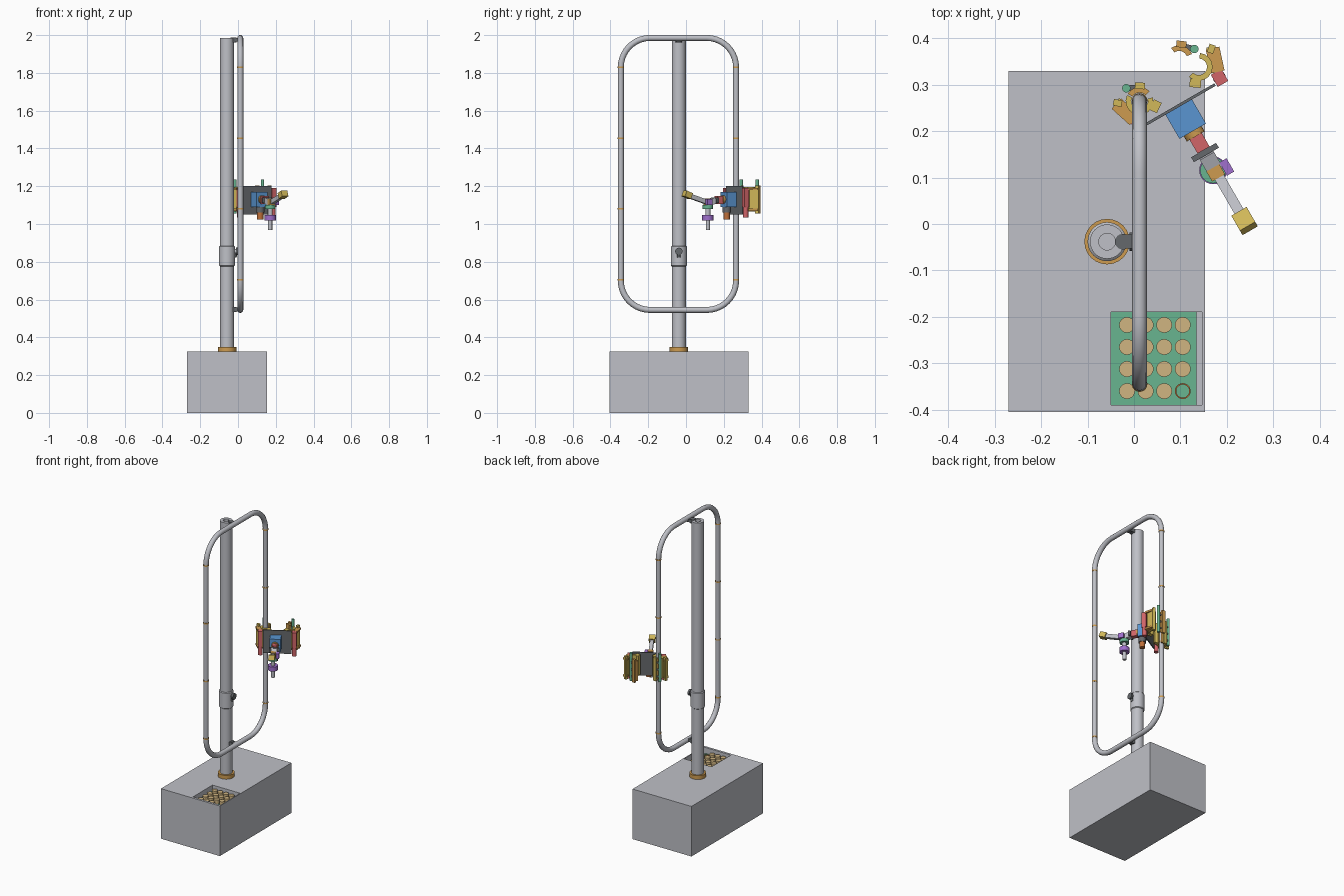
import bpy, bmesh
from math import sin, cos, pi, radians
from mathutils import Matrix, Vector

cube = bpy.data.objects.get("Cube")
if cube:
    bpy.data.objects.remove(cube, do_unlink=True)


def material(name, r, g, b):
    m = bpy.data.materials.new(name)
    m.use_nodes = True
    m.diffuse_color = (r, g, b, 1)
    m.node_tree.nodes["Principled BSDF"].inputs["Base Color"].default_value = (r, g, b, 1)
    return m


GREY = material("light grey", .52, .53, .57)
DARK = material("dark grey", .13, .14, .15)
ORANGE = material("orange", .61, .33, .08)
TAN = material("tan", .63, .46, .22)
GREEN = material("green", .14, .46, .28)
BLUE = material("blue", .10, .30, .64)
RED = material("red", .64, .13, .14)
YELLOW = material("yellow", .64, .48, .10)
PURPLE = material("purple", .35, .16, .61)
RUST = material("rust", .52, .16, .04)

WORLD = Matrix()
# Frame of the climbing robot: local x along its plate, local -y along its arm
ROBOT = Matrix.Translation((.101, .258, 0)) @ Matrix.Rotation(radians(30), 4, 'Z')


def finish(name, bm, mat, frame=WORLD, smooth=False):
    bmesh.ops.recalc_face_normals(bm, faces=bm.faces[:])
    me = bpy.data.meshes.new(name)
    bm.to_mesh(me)
    bm.free()
    me.materials.append(mat)
    ob = bpy.data.objects.new(name, me)
    ob.matrix_world = frame
    bpy.context.collection.objects.link(ob)
    if smooth:
        bpy.ops.object.select_all(action='DESELECT')
        ob.select_set(True)
        bpy.context.view_layer.objects.active = ob
        bpy.ops.object.shade_smooth_by_angle(angle=radians(35))
    return ob


def box(name, lo, hi, mat, frame=WORLD):
    lo, hi = Vector(lo), Vector(hi)
    bm = bmesh.new()
    bmesh.ops.create_cube(bm, size=1, matrix=Matrix.Translation((lo + hi) / 2)
                          @ Matrix.Diagonal((*(hi - lo), 1)))
    return finish(name, bm, mat, frame)


def beam(name, p, q, width, height, mat, frame=WORLD):
    p, q = Vector(p), Vector(q)
    turn = (q - p).to_track_quat('Y', 'Z').to_matrix().to_4x4()
    bm = bmesh.new()
    bmesh.ops.create_cube(bm, size=1, matrix=Matrix.Translation((p + q) / 2) @ turn
                          @ Matrix.Diagonal((width, (q - p).length, height, 1)))
    return finish(name, bm, mat, frame)


def rod(name, p, q, r, mat, frame=WORLD, r2=None, sides=24):
    p, q = Vector(p), Vector(q)
    turn = (q - p).to_track_quat('Z', 'Y').to_matrix().to_4x4()
    bm = bmesh.new()
    bmesh.ops.create_cone(bm, cap_ends=True, segments=sides, radius1=r,
                          radius2=r if r2 is None else r2, depth=(q - p).length,
                          matrix=Matrix.Translation((p + q) / 2) @ turn)
    return finish(name, bm, mat, frame, True)


def lathe(name, profile, mat, frame=WORLD, sides=32):
    bm = bmesh.new()
    vs = [bm.verts.new((r, 0, z)) for r, z in profile]
    es = [bm.edges.new(pair) for pair in zip(vs, vs[1:])]
    bmesh.ops.spin(bm, geom=vs + es, axis=(0, 0, 1), angle=2 * pi, steps=sides)
    bmesh.ops.remove_doubles(bm, verts=bm.verts[:], dist=1e-5)
    return finish(name, bm, mat, frame, True)


def arc_jaw(name, r0, r1, start, end, z0, z1, mat, frame, steps=6):
    ang = [radians(start + (end - start) * i / steps) for i in range(steps + 1)]
    ring = [(r1 * cos(t), r1 * sin(t)) for t in ang] + [(r0 * cos(t), r0 * sin(t)) for t in ang[::-1]]
    bm = bmesh.new()
    face = bm.faces.new([bm.verts.new((x, y, z0)) for x, y in ring])
    top = bmesh.ops.extrude_face_region(bm, geom=[face])["geom"]
    bmesh.ops.translate(bm, vec=(0, 0, z1 - z0),
                        verts=[v for v in top if isinstance(v, bmesh.types.BMVert)])
    return finish(name, bm, mat, frame)


# Base cabinet with a recessed tray
cabinet = box("base_cabinet", (-.27, -.405, 0), (.153, .33, .325), GREY)
cutter = box("tray_cutter", (-.05, -.39, .28), (.147, -.19, .4), GREY)
cutter.hide_render = True
cut = cabinet.modifiers.new("tray_recess", 'BOOLEAN')
cut.object = cutter
cut.solver = 'EXACT'
bpy.context.view_layer.objects.active = cabinet
bpy.ops.object.modifier_apply(modifier=cut.name)
bpy.data.objects.remove(cutter, do_unlink=True)
box("tray_floor", (-.05, -.39, .28), (.135, -.19, .287), GREEN)
for i in range(4):
    for j in range(4):
        spot = Matrix.Translation((-.015 + .04 * i, -.36 + .0475 * j, 0))
        if i == 3 and j == 0:
            lathe("empty_slot_ring", [(.014, .287), (.014, .292), (.017, .292), (.017, .287)], RUST, spot)
        else:
            rod("tray_sample", (0, 0, .287), (0, 0, .312), .017, TAN, spot)

# Mast: hollow pole, foot collar, sliding sleeve and clamp knob
POLE = Matrix.Translation((-.058, -.038, 0))
lathe("mast_pole", [(.037, .325), (.037, 1.985), (.018, 1.985), (.018, 1.95), (0, 1.95)], GREY, POLE)
rod("mast_collar", (0, 0, .325), (0, 0, .35), .049, ORANGE, POLE)
lathe("mast_sleeve", [(.036, .775), (.042, .78), (.042, .88), (.036, .885)], GREY, POLE)
rod("sleeve_knob_stem", (.035, 0, .855), (.05, 0, .855), .012, GREY, POLE)
rod("sleeve_knob", (.048, 0, .855), (.06, 0, .855), .02, DARK, POLE, sides=12)
rod("sleeve_screw", (.04, 0, .825), (.052, 0, .855), .009, DARK, POLE)
for z in (1.975, .548):
    beam("loop_bracket", (.025, 0, z), (.066, 0, z), .03, .02, DARK, POLE)
    rod("loop_bracket_pin", (.034, 0, z - .013), (.034, 0, z + .013), .017, DARK, POLE)

# Rail loop: rounded rectangle swept with a round section
R = .155
path = []
for k, (y, z) in enumerate([(.11, 1.83), (-.19, 1.83), (-.19, .70), (.11, .70)]):
    for n in range(11):
        t = pi / 2 * (k + n / 10)
        path.append((.012, y + R * cos(t), z + R * sin(t)))
curve = bpy.data.curves.new("rail_loop", 'CURVE')
curve.dimensions = '3D'
curve.bevel_depth = .0158
curve.bevel_resolution = 4
spline = curve.splines.new('POLY')
spline.points.add(len(path) - 1)
for point, co in zip(spline.points, path):
    point.co = (*co, 1)
spline.use_cyclic_u = True
curve.materials.append(GREY)
rail = bpy.data.objects.new("rail_loop", curve)
bpy.context.collection.objects.link(rail)
bpy.ops.object.select_all(action='DESELECT')
rail.select_set(True)
bpy.context.view_layer.objects.active = rail
bpy.ops.object.convert(target='MESH')
bpy.ops.object.shade_smooth_by_angle(angle=radians(35))
for y in (-.345, .265):
    for z in (.705, 1.08, 1.455, 1.83):
        rod("rail_joint", (.012, y, z - .004), (.012, y, z + .004), .0168, ORANGE)

# Robot back plate
box("robot_plate", (-.085, -.003, 1.05), (.085, .003, 1.2), DARK, ROBOT)

# Two mirrored grippers; the one off the rail has its outer jaw swung open
for side, label, swing in ((-1, "closed", 0), (1, "open", 70)):
    G = ROBOT @ Matrix.Translation((side * .0736, .0506, 0)) @ Matrix.Diagonal((side, 1, 1, 1))
    arc_jaw(label + "_fixed_jaw", .018, .03, -165, 55, 1.065, 1.195, YELLOW, G, 10)
    beam(label + "_jaw_side", (.026, -.018, 1.13), (.046, .022, 1.13), .024, .12, YELLOW, G)
    beam(label + "_jaw_ear", (.036, .014, 1.13), (.05, .026, 1.13), .014, .15, YELLOW, G)
    beam(label + "_jaw_inner", (-.014, -.034, 1.13), (-.034, -.02, 1.13), .018, .13, YELLOW, G)
    for z in (1.075, 1.185):
        beam(label + "_jaw_rib", (.03, -.03, z), (.046, .02, z), .03, .012, ORANGE, G)
    box(label + "_motor_box", (.014, -.058, 1.09), (.04, -.028, 1.19), RED, G)
    rod(label + "_motor", (.027, -.042, 1.035), (.027, -.042, 1.09), .014, RED, G)
    pin = (.011, .038)
    rod(label + "_hinge_pin", (*pin, 1.055), (*pin, 1.235), .009, GREEN, G)
    H = (G @ Matrix.Translation((*pin, 0)) @ Matrix.Rotation(radians(-swing), 4, 'Z')
         @ Matrix.Translation((-pin[0], -pin[1], 0)))
    arc_jaw(label + "_moving_jaw", .018, .03, 62, 165, 1.065, 1.195, ORANGE, H)
    beam(label + "_jaw_pad", (-.026, .022, 1.13), (-.008, .034, 1.13), .014, .15, YELLOW if side < 0 else ORANGE, H)
    for z in (1.085, 1.13, 1.175):
        beam(label + "_jaw_link", (*pin, z), (-.01, .028, z), .012, .01, DARK, H)

# Arm from the plate to the claw
A = ROBOT @ Matrix.Translation((-.007, 0, 0))
box("arm_body", (-.033, -.063, 1.09), (.033, -.003, 1.17), BLUE, A)
rod("body_motor", (0, -.045, 1.025), (0, -.045, 1.06), .017, RUST, A)
rod("body_motor_mount", (0, -.045, 1.06), (0, -.045, 1.09), .022, DARK, A)
rod("shoulder_ring", (0, -.062, 1.13), (0, -.076, 1.13), .022, ORANGE, A)
box("shoulder_block", (-.015, -.11, 1.107), (.015, -.074, 1.147), RED, A)
box("elbow_plate", (-.031, -.122, 1.11), (.031, -.11, 1.14), DARK, A)
beam("elbow_block", (0, -.12, 1.125), (0, -.16, 1.112), .035, .032, GREY, A)
box("wrist_block", (-.018, -.178, 1.098), (.014, -.153, 1.134), ORANGE, A)
box("wrist_motor", (.016, -.183, 1.1), (.034, -.15, 1.132), PURPLE, A)
beam("forearm", (0, -.158, 1.113), (0, -.278, 1.15), .022, .024, GREY, A)
beam("claw", (0, -.268, 1.148), (0, -.305, 1.162), .038, .032, YELLOW, A)

# Tool hanging under the wrist
for name, z0, z1, r, mat in (("tool_flange", 1.08, 1.1, .028, GREEN),
                             ("tool_neck", 1.045, 1.08, .013, GREY),
                             ("tool_drum", 1.018, 1.047, .03, PURPLE),
                             ("tool_tip", .968, 1.018, .011, GREY)):
    rod(name, (-.004, -.158, z0), (-.004, -.158, z1), r, mat, A)
